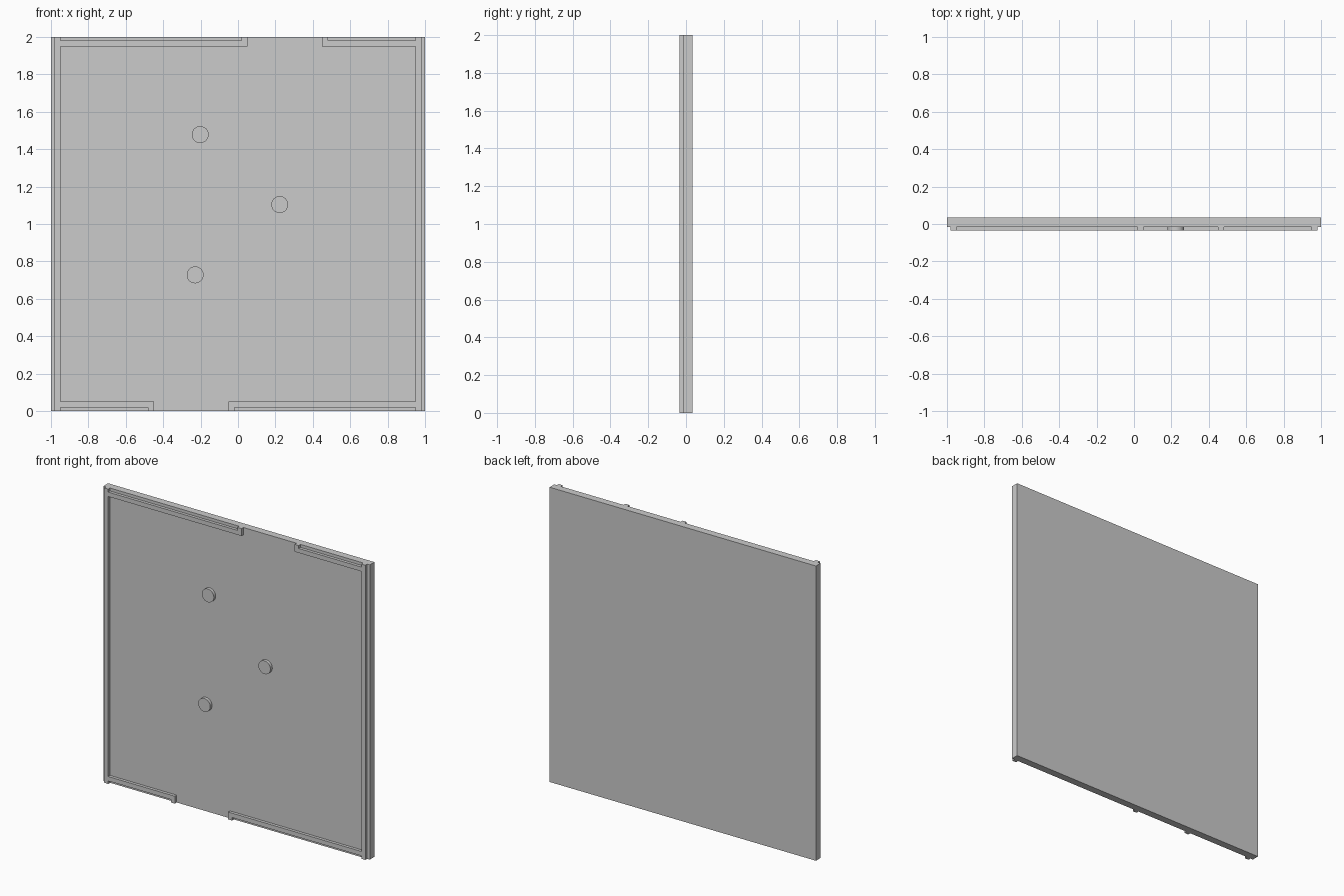
import bpy, bmesh, math

if "Cube" in bpy.data.objects:
    bpy.data.objects.remove(bpy.data.objects["Cube"])

BACK, FACE, FRONT = 0.035, -0.015, -0.035


def extrude_outline(name, outline, y0, y1):
    """Solid made by sweeping an (x, z) outline from y0 (front) to y1 (back)."""
    bm = bmesh.new()
    face = bm.faces.new([bm.verts.new((x, y0, z)) for x, z in outline])
    ext = bmesh.ops.extrude_face_region(bm, geom=[face])
    verts = [g for g in ext["geom"] if isinstance(g, bmesh.types.BMVert)]
    bmesh.ops.translate(bm, verts=verts, vec=(0, y1 - y0, 0))
    bmesh.ops.recalc_face_normals(bm, faces=bm.faces)
    mesh = bpy.data.meshes.new(name)
    bm.to_mesh(mesh)
    bm.free()
    obj = bpy.data.objects.new(name, mesh)
    bpy.context.collection.objects.link(obj)
    return obj


# Flat back panel
extrude_outline("panel", [(-1, 0), (1, 0), (1, 2), (-1, 2)], FACE, BACK)

# Thin rail: full-height side, top and bottom arms with tips turned to the edge
rail = [(-0.98, 0), (-0.95, 0), (-0.95, 0.02), (-0.48, 0.02), (-0.48, 0),
        (-0.45, 0), (-0.45, 0.05), (-0.95, 0.05), (-0.95, 1.95), (0.05, 1.95),
        (0.05, 2), (0.02, 2), (0.02, 1.98), (-0.95, 1.98), (-0.95, 2), (-0.98, 2)]
extrude_outline("left_rail", rail, FRONT, FACE)
# The right rail is the left one turned half a revolution
extrude_outline("right_rail", [(-x, 2 - z) for x, z in rail], FRONT, FACE)

# Round pegs on the front face
for i, (x, z) in enumerate([(-0.202, 1.478), (0.223, 1.104), (-0.229, 0.728)]):
    bpy.ops.mesh.primitive_cylinder_add(
        vertices=48, radius=0.045, depth=FACE - FRONT,
        location=(x, (FACE + FRONT) / 2, z), rotation=(math.pi / 2, 0, 0))
    bpy.context.object.name = f"peg_{i + 1}"
    bpy.ops.object.shade_smooth_by_angle()
